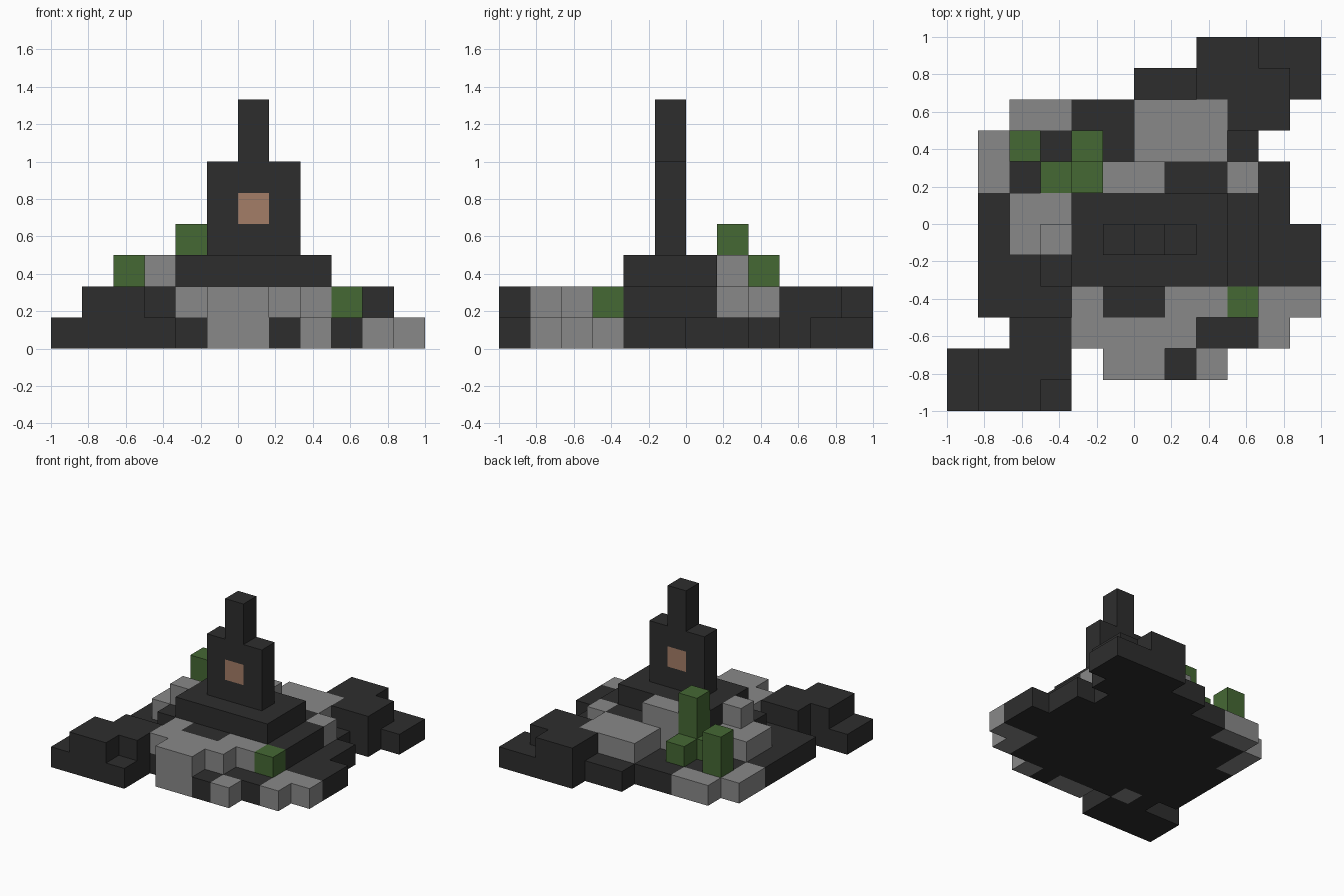
import bpy, bmesh
from mathutils import Vector

cube = bpy.data.objects.get("Cube")
if cube:
    bpy.data.objects.remove(cube)

S = 1 / 6          # edge of one block
HALF = 6           # blocks from the centre to the border


def material(name, rgb):
    m = bpy.data.materials.new(name)
    m.use_nodes = True
    m.diffuse_color = (*rgb, 1)
    m.node_tree.nodes["Principled BSDF"].inputs["Base Color"].default_value = (*rgb, 1)
    return m


mats = {
    "d": material("dark stone", (.027, .027, .027)),
    "g": material("grey stone", (.25, .25, .25)),
    "n": material("leaf green", (.06, .14, .034)),
    "o": material("copper", (.37, .205, .135)),
}
order = list(mats)
blocks = {}        # cell -> (part, colour)


def box(part, colour, xs, ys, zs):
    """Fill a box of blocks; each range is (first, last)."""
    for x in range(xs[0], xs[1] + 1):
        for y in range(ys[0], ys[1] + 1):
            for z in range(zs[0], zs[1] + 1):
                blocks[x, y, z] = (part, colour)


def plan(part, z, rows):
    """Fill one storey from a floor plan, back row first."""
    for y, row in enumerate(reversed(rows.split())):
        for x, c in enumerate(row):
            if c in mats:
                blocks[x, y, z] = ("shrubs" if c == "n" else part, c)


# Ground storey: uneven stone foundation
plan("foundation", 0, """
........dddd
......dddddd
..ggddddddd.
.gdddddddd..
.gddddddddd.
.dddddddddd.
.ddddddddddd
.ddddddddddd
.dddddddddgg
..dgddddddg.
dddd.ggdg...
dddd........
""")

# Second storey: terrace, outcrops and shrub stems
plan("terrace", 1, """
........dd..
........ddd.
......gggdd.
..n.n.ggg...
...nnggddg..
..ggdddddd..
..ggdddddd..
...ddddddd..
....gddggn..
..ddgggg....
.ddd.gg.....
.dd.........
""")

# Platform with loose grey blocks
box("platform", "d", (4, 8), (4, 6), (2, 2))
box("platform_rubble", "g", (5, 6), (7, 7), (2, 2))
box("platform_rubble", "g", (3, 3), (5, 5), (2, 2))

# Taller shrubs
box("shrubs", "n", (2, 2), (8, 8), (2, 2))
box("shrubs", "n", (4, 4), (7, 7), (2, 3))

# Tower slab, spire and window block
box("tower", "d", (5, 7), (5, 5), (3, 5))
box("spire", "d", (6, 6), (5, 5), (6, 7))
box("window", "o", (6, 6), (5, 5), (4, 4))


def build(part):
    """Make one object from the exposed sides of a part's blocks."""
    bm = bmesh.new()
    for cell, (owner, colour) in blocks.items():
        if owner != part:
            continue
        centre = Vector(cell) + Vector((.5, .5, .5))
        for axis in range(3):
            for sign in (-1, 1):
                n = Vector((0, 0, 0))
                n[axis] = sign
                if tuple(int(a + b) for a, b in zip(cell, n)) in blocks:
                    continue
                u = Vector((0, 0, 0))
                u[(axis + 1) % 3] = 1
                v = n.cross(u)
                corners = [centre + (n + a * u + b * v) / 2
                           for a, b in ((-1, -1), (1, -1), (1, 1), (-1, 1))]
                f = bm.faces.new([bm.verts.new(
                    ((p.x - HALF) * S, (p.y - HALF) * S, p.z * S)) for p in corners])
                f.material_index = order.index(colour)
    bmesh.ops.remove_doubles(bm, verts=bm.verts, dist=.001)
    mesh = bpy.data.meshes.new(part)
    for m in mats.values():
        mesh.materials.append(m)
    bm.to_mesh(mesh)
    bm.free()
    bpy.context.collection.objects.link(bpy.data.objects.new(part, mesh))


for part in sorted({owner for owner, _ in blocks.values()}):
    build(part)
